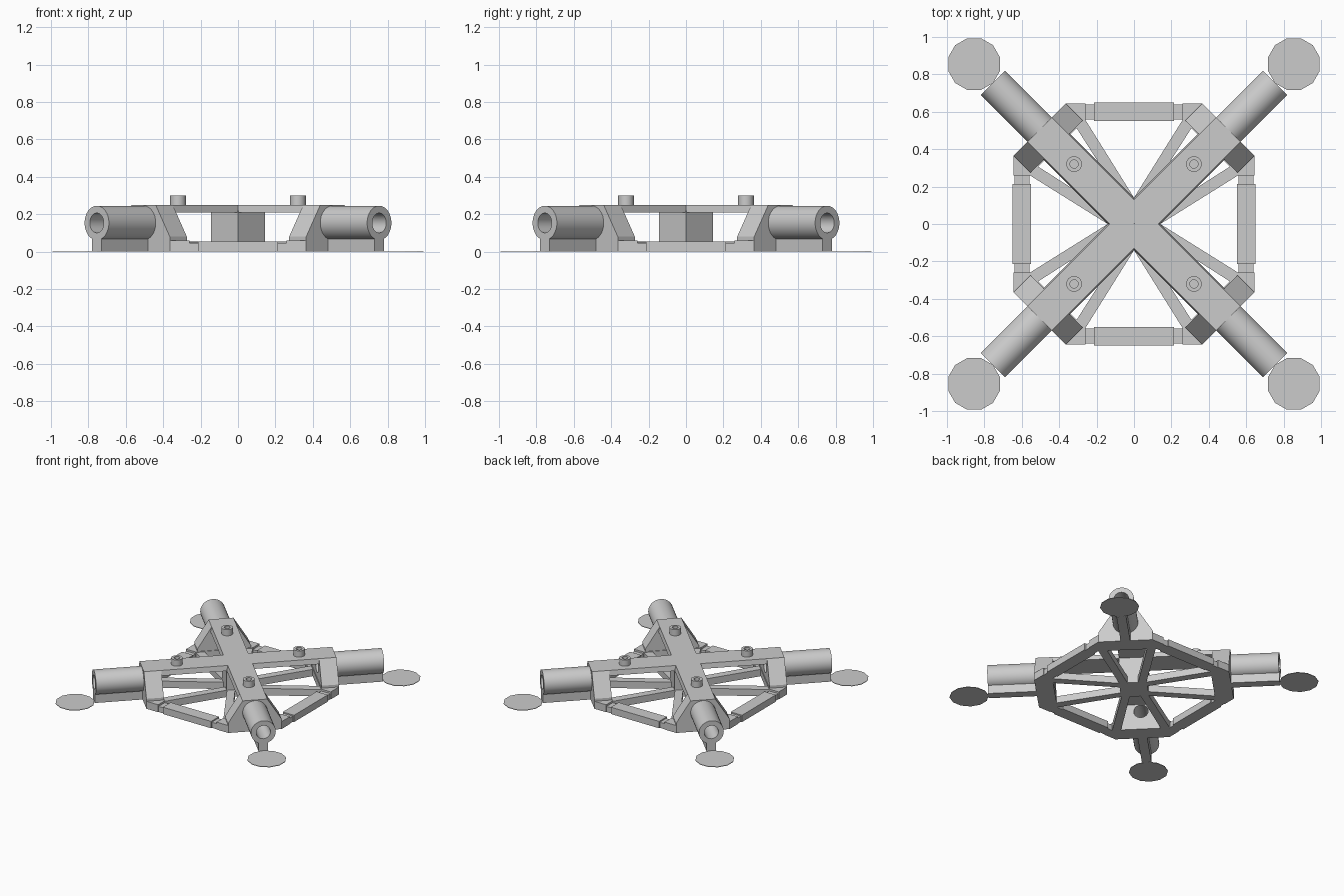
import bpy, bmesh
from math import pi, cos, sin
from mathutils import Matrix, Vector

cube = bpy.data.objects.get("Cube")
if cube:
    bpy.data.objects.remove(cube)

grey = bpy.data.materials.new("mid grey")
grey.use_nodes = True
grey.diffuse_color = (0.6, 0.6, 0.6, 1)
grey.node_tree.nodes["Principled BSDF"].inputs["Base Color"].default_value = (0.6, 0.6, 0.6, 1)

ALONG_X = Matrix(((0, 0, 1), (1, 0, 0), (0, 1, 0))).to_4x4()  # profile (y, z) pushed along x


def make(name, bm, smooth=False):
    bmesh.ops.recalc_face_normals(bm, faces=bm.faces)
    mesh = bpy.data.meshes.new(name)
    bm.to_mesh(mesh)
    bm.free()
    mesh.materials.append(grey)
    ob = bpy.data.objects.new(name, mesh)
    bpy.context.collection.objects.link(ob)
    if smooth:
        select(ob)
        bpy.ops.object.shade_smooth_by_angle(angle=0.6)
    return ob


def select(ob):
    bpy.ops.object.select_all(action='DESELECT')
    ob.select_set(True)
    bpy.context.view_layer.objects.active = ob


def prism(name, pts, lo, hi, matrix=Matrix()):
    bm = bmesh.new()
    face = bm.faces.new([bm.verts.new((a, b, lo)) for a, b in pts])
    moved = bmesh.ops.extrude_face_region(bm, geom=[face])["geom"]
    bmesh.ops.translate(bm, vec=(0, 0, hi - lo),
                        verts=[v for v in moved if isinstance(v, bmesh.types.BMVert)])
    bm.transform(matrix)
    return make(name, bm)


def box(name, x0, x1, y0, y1, z0, z1):
    return prism(name, [(x0, y0), (x1, y0), (x1, y1), (x0, y1)], z0, z1)


def lathe(name, profile, sides, matrix):
    """Closed ring section (radius, height) spun round z."""
    bm = bmesh.new()
    rings = [[bm.verts.new((r * cos(2 * pi * i / sides), r * sin(2 * pi * i / sides), h))
              for r, h in profile] for i in range(sides)]
    n = len(profile)
    for i in range(sides):
        a, b = rings[i], rings[(i + 1) % sides]
        for j in range(n):
            bm.faces.new((a[j], b[j], b[(j + 1) % n], a[(j + 1) % n]))
    bm.transform(matrix)
    return make(name, bm, True)


def repeat(ob, start):
    """Four copies at quarter turns about the centre."""
    base = ob.name
    for k in range(4):
        part = ob if k == 0 else ob.copy()
        if k:
            part.name = f"{base}_{k + 1}"
            bpy.context.collection.objects.link(part)
        part.rotation_euler.z = start + k * pi / 2


def disc(radius, sides):
    return [(radius * cos(2 * pi * i / sides), radius * sin(2 * pi * i / sides)) for i in range(sides)]


AXIS = 0.153   # tube height
END = 0.714    # outer end of the brackets
TIP = 1.068    # outer end of the tubes
BORE = 0.053

arm_parts = []

# Top cross beam, with slightly sloping sides
arm_parts.append(prism("top_beam", [(-.1, .21), (.1, .21), (.092, .25), (-.092, .25)], 0, END, ALONG_X))

# Tapered bracket, bored through for the tube
bracket = prism("bracket", [(-.198, 0), (.198, 0), (.198, .08), (.092, .249), (-.092, .249), (-.198, .08)],
                .585, END, ALONG_X)
cutter = prism("bore_cutter", [(x, y + AXIS) for x, y in disc(BORE, 32)], .5, .8, ALONG_X)
cutter.hide_render = True
mod = bracket.modifiers.new("bore", 'BOOLEAN')
mod.object = cutter
mod.solver = 'EXACT'
select(bracket)
bpy.ops.object.modifier_apply(modifier=mod.name)
bpy.data.objects.remove(cutter)
arm_parts.append(bracket)

# Hollow tube and its supporting rail
arm_parts.append(lathe("tube", [(BORE, .6), (.092, .6), (.092, TIP), (BORE, TIP)], 32,
                       Matrix.Translation((0, 0, AXIS)) @ ALONG_X))
arm_parts.append(box("tube_rail", .7, TIP, -.035, .035, 0, .08))

# Thin foot pad
arm_parts.append(prism("foot_pad", [(x + 1.209, y) for x, y in disc(.143, 12)], 0, .004))

# Bolt boss with a blind hole
arm_parts.append(lathe("bolt_boss", [(.022, .25), (.042, .25), (.042, .3), (.022, .3)], 24,
                       Matrix.Translation((.453, 0, 0))))

# Corner plate under the bracket
arm_parts.append(prism("corner_plate", [(.58, -.212), (.64, -.272), (END, -.198),
                                        (END, .198), (.64, .272), (.58, .212)], 0, .06))

# Paired base struts
for name, s in (("left_strut", 1), ("right_strut", -1)):
    arm_parts.append(prism(name, [(.08, .095 * s), (.6, .215 * s), (.6, .15 * s), (.08, .035 * s)], 0, .055))

for ob in arm_parts:
    repeat(ob, pi / 4)

# Central column
hub = box("centre_column", -.102, .102, -.102, .102, 0, .22)
hub.rotation_euler.z = pi / 4

# Side links between the corner plates
repeat(box("side_link", -.215, .215, .55, .65, 0, .055), 0)
repeat(box("link_neck", -.27, .27, .56, .64, 0, .045), 0)
